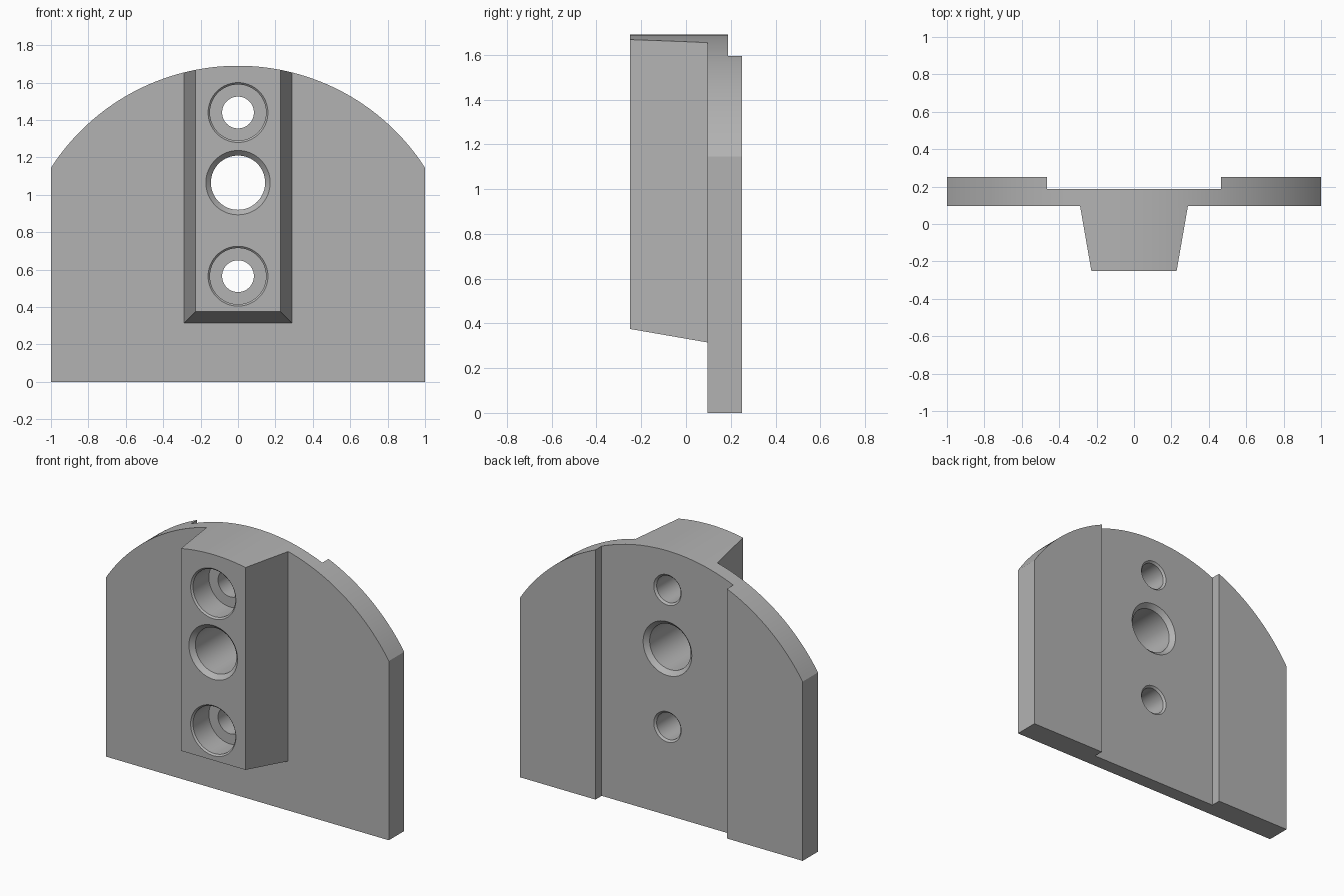
import bpy, bmesh, math
from mathutils import Vector

cube = bpy.data.objects.get("Cube")
if cube:
    bpy.data.objects.remove(cube, do_unlink=True)

grey = bpy.data.materials.new("plain_grey")
grey.use_nodes = True
colour = (0.45, 0.45, 0.45, 1)
grey.diffuse_color = colour
grey.node_tree.nodes["Principled BSDF"].inputs["Base Color"].default_value = colour


def finish(name, bm):
    bmesh.ops.recalc_face_normals(bm, faces=bm.faces)
    mesh = bpy.data.meshes.new(name)
    bm.to_mesh(mesh)
    bm.free()
    obj = bpy.data.objects.new(name, mesh)
    bpy.context.collection.objects.link(obj)
    mesh.materials.append(grey)
    return obj


def prism(name, points, direction):
    bm = bmesh.new()
    face = bm.faces.new([bm.verts.new(p) for p in points])
    new = bmesh.ops.extrude_face_region(bm, geom=[face])["geom"]
    moved = [v for v in new if isinstance(v, bmesh.types.BMVert)]
    bmesh.ops.translate(bm, verts=moved, vec=direction)
    return finish(name, bm)


def bore(name, z, profile, sides=64):
    """Closed turned shape along y from (radius, y) pairs."""
    bm = bmesh.new()
    rings = []
    for r, y in profile:
        angles = [math.tau * i / sides for i in range(sides)]
        rings.append([bm.verts.new((r * math.cos(a), y, z + r * math.sin(a))) for a in angles])
    for a, b in zip(rings, rings[1:]):
        for i in range(sides):
            j = (i + 1) % sides
            bm.faces.new((a[i], a[j], b[j], b[i]))
    bm.faces.new(rings[0])
    bm.faces.new(rings[-1])
    return finish(name, bm)


def combine(target, tool, operation):
    mod = target.modifiers.new(tool.name, "BOOLEAN")
    mod.operation, mod.object, mod.solver = operation, tool, "EXACT"
    bpy.context.view_layer.objects.active = target
    bpy.ops.object.modifier_apply(modifier=mod.name)
    bpy.data.objects.remove(tool, do_unlink=True)


FRONT, PLATE, FLOOR, BACK = -0.25, 0.095, 0.187, 0.25

# Plate with the wide shallow channel down its back
half = [(0.465, FLOOR), (0.465, BACK), (1, BACK), (1, PLATE)]
plan = half + [(-x, y) for x, y in reversed(half)]
body = prism("mounting_plate", [(x, y, 0) for x, y in plan], Vector((0, 0, 1.8)))

# Tapered rib on the front, rooted inside the plate
bm = bmesh.new()
root = 0.13
slope = 0.06 / (PLATE - FRONT)
for y in (FRONT, root):
    grow = slope * (y - FRONT)
    for side in (-1, 1):
        for z in (0.375 - grow, 1.8):
            bm.verts.new((side * (0.228 + grow), y, z))
bmesh.ops.convex_hull(bm, input=bm.verts)
bmesh.ops.dissolve_limit(bm, angle_limit=0.01, verts=bm.verts, edges=bm.edges)
combine(body, finish("rib", bm), "UNION")

# Arched outline trims plate and rib together
radius, centre = 1.19, 0.5
sweep = math.asin(1 / radius)
arc = [sweep * (1 - 2 * i / 64) for i in range(65)]
outline = [(-1.1, -1, -0.1), (1.1, -1, -0.1), (1.1, -1, 1.0)]
outline = [(-1, -1, 0), (1, -1, 0)] + [
    (radius * math.sin(a), -1, centre + radius * math.cos(a)) for a in arc]
combine(body, prism("arch", outline, Vector((0, 2, 0))), "INTERSECT")

# Two counterbored screw holes and the larger chamfered centre hole
E = 0.05
for z in (0.565, 1.44):
    combine(body, bore("screw_hole", z, [
        (0.16, FRONT - E), (0.16, FRONT), (0.15, FRONT + 0.01),
        (0.15, FRONT + 0.17), (0.085, FRONT + 0.17),
        (0.085, FLOOR - 0.012), (0.097, FLOOR), (0.097, BACK + E)]), "DIFFERENCE")
combine(body, bore("centre_hole", 1.065, [
    (0.172, FRONT - E), (0.172, FRONT), (0.145, FRONT + 0.027),
    (0.145, FLOOR - 0.027), (0.172, FLOOR), (0.172, BACK + E)]), "DIFFERENCE")

# Smooth curved walls, crisp edges
bpy.ops.object.select_all(action="DESELECT")
body.select_set(True)
bpy.context.view_layer.objects.active = body
bpy.ops.object.shade_smooth_by_angle(angle=math.radians(25))
